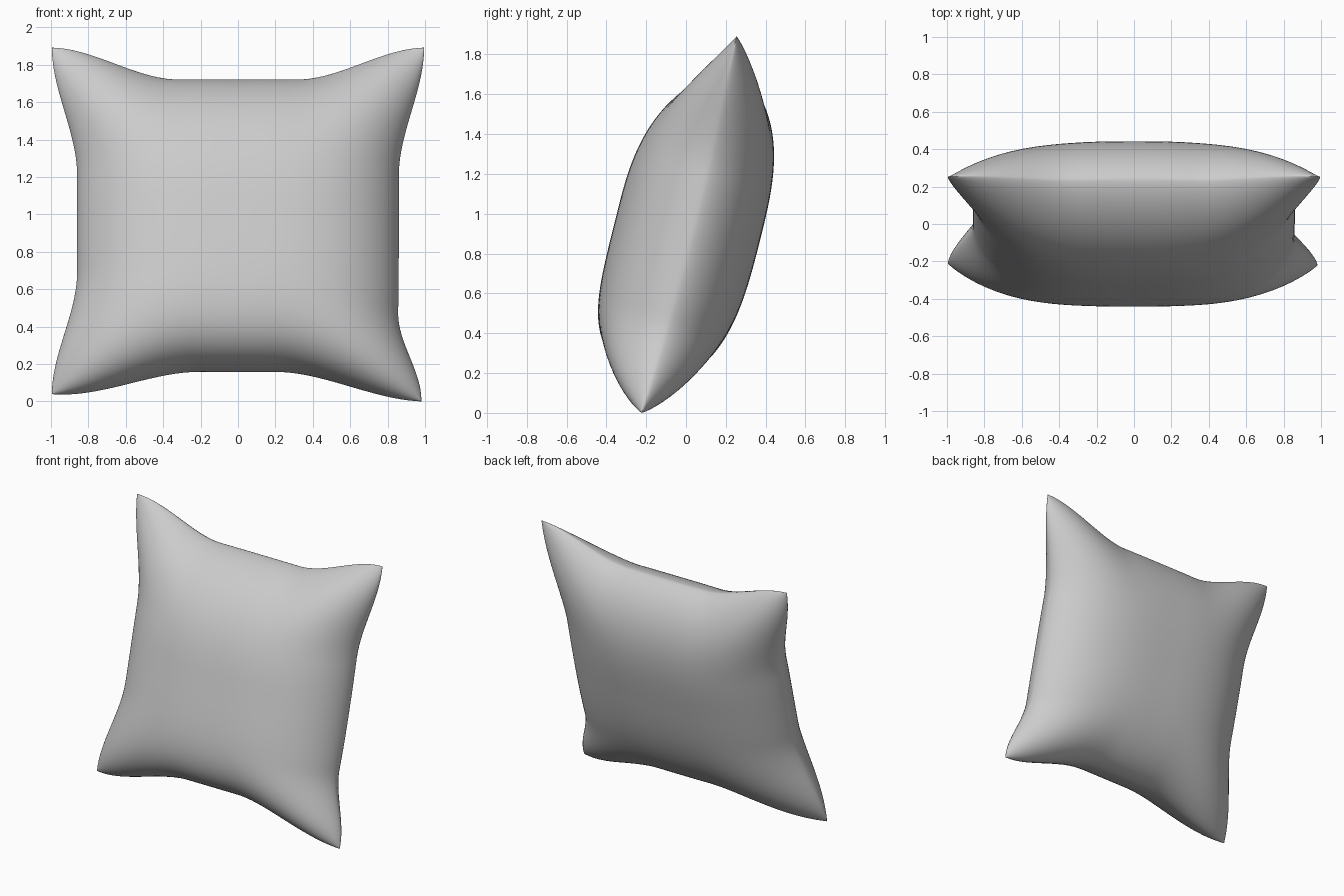
import bpy
import bmesh
import math
from mathutils import Matrix

cube = bpy.data.objects.get("Cube")
if cube:
    bpy.data.objects.remove(cube)

SEGMENTS = 64
PUFF = 0.365                      # half thickness at the middle
LEAN = math.atan2(0.47, 1.87)     # backward tilt


def falloff(s, curve, edge):
    """Full at the middle, dropping to zero at the seam."""
    return max(0.0, 1 - abs(s) ** curve) ** edge


def ease(s, start):
    """Smooth rise from zero at start to one at the corner."""
    t = max(0.0, (abs(s) - start) / (1 - start))
    return t * t * (3 - 2 * t)


def puff(a, b, side):
    """Filling sags, so the lower half is fuller than the upper half."""
    across = falloff(a, 3, 0.62)
    if side < 0:
        return across * (falloff(b, 2.6, 0.7) if b > 0 else falloff(b, 4.5, 0.4))
    return across * (falloff(b, 3, 0.65) if b > 0 else falloff(b, 3, 0.54))


def cushion_point(a, b, side):
    # concave sides with corners drawn out to blunt points
    tight_corner = a > 0 and b < 0
    x = a * (0.86 + 0.135 * ease(b, 0.5 if tight_corner else 0.28))
    if b > 0:
        v = b * (0.795 + 0.17 * ease(a, 0.32))
    else:
        v = b * (0.81 + 0.155 * ease(a, 0.2))
        v += 0.02 * b * a ** 3            # one lower corner hangs further
        x -= 0.015 * max(a, 0) * b * b
    full = puff(a, b, side)
    bow = 0.03 * (1 - a * a * b * b) * (1 - full)
    return x, bow + side * PUFF * full, v


# Front and back panels joined along the seam
bm = bmesh.new()
for side in (-1, 1):
    panel = bmesh.ops.create_grid(bm, x_segments=SEGMENTS, y_segments=SEGMENTS, size=1)
    for vert in panel["verts"]:
        # rows gather towards the seam for a round edge
        a, b = (math.sin(math.pi / 2 * max(-1, min(1, t))) for t in vert.co.xy)
        if abs(vert.co.x) > 0.9999:
            a = math.copysign(1, a)
        if abs(vert.co.y) > 0.9999:
            b = math.copysign(1, b)
        vert.co = cushion_point(a, b, side)
bmesh.ops.remove_doubles(bm, verts=bm.verts, dist=0.00005)
bmesh.ops.recalc_face_normals(bm, faces=bm.faces)

# Lean back and stand on the ground
bm.transform(Matrix.Rotation(-LEAN, 4, "X"))
floor = min(vert.co.z for vert in bm.verts)
middle = (min(v.co.y for v in bm.verts) + max(v.co.y for v in bm.verts)) / 2
bm.transform(Matrix.Translation((0, -middle, -floor)))

mesh = bpy.data.meshes.new("cushion")
bm.to_mesh(mesh)
bm.free()
cushion = bpy.data.objects.new("cushion", mesh)
bpy.context.collection.objects.link(cushion)

# Plain grey cloth
cloth = bpy.data.materials.new("grey_cloth")
cloth.use_nodes = True
colour = (0.6, 0.6, 0.6, 1)
cloth.diffuse_color = colour
cloth.node_tree.nodes["Principled BSDF"].inputs["Base Color"].default_value = colour
mesh.materials.append(cloth)

bpy.context.view_layer.objects.active = cushion
cushion.select_set(True)
bpy.ops.object.shade_smooth()
